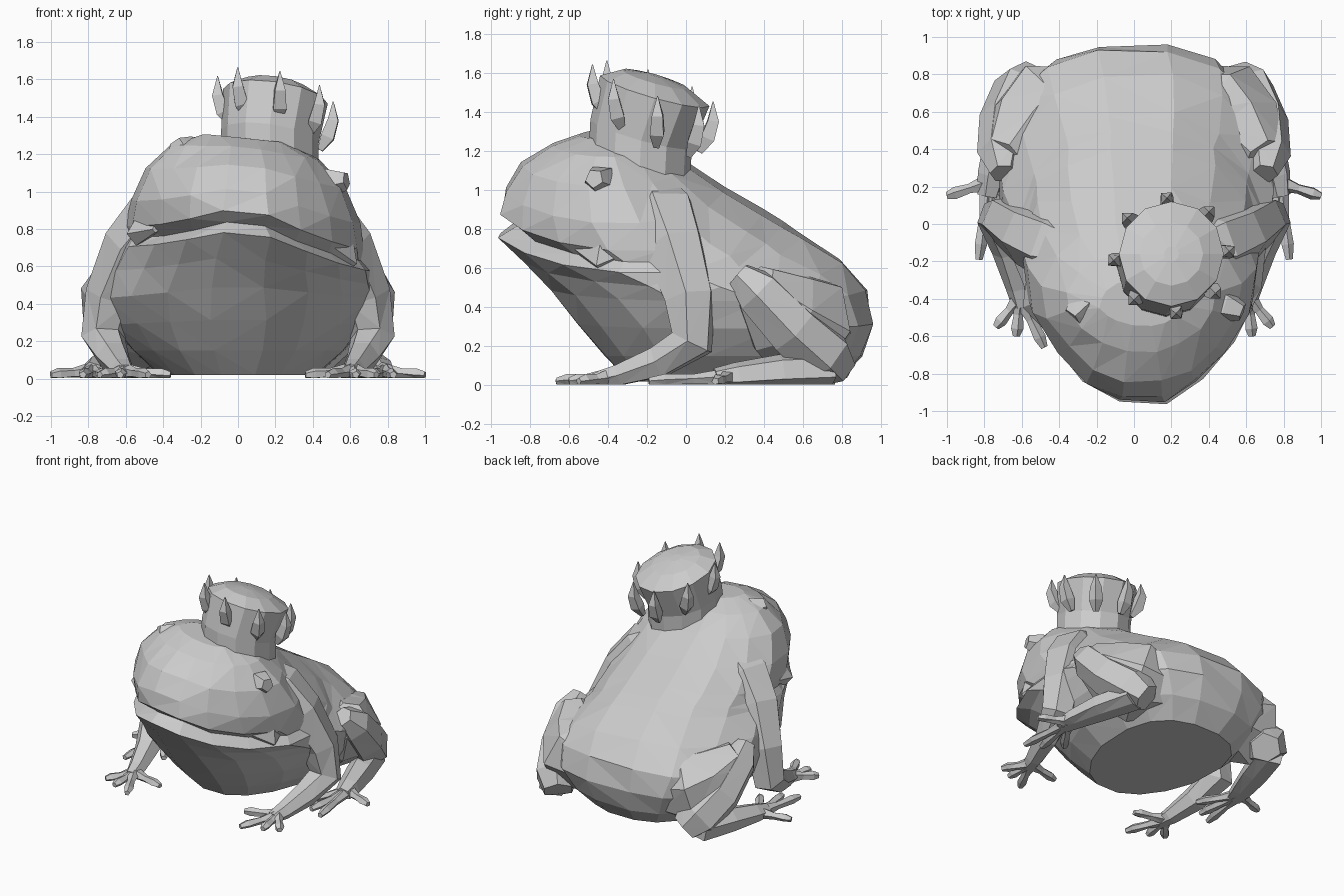
import bpy, bmesh, math, random
from mathutils import Vector

random.seed(4)
if "Cube" in bpy.data.objects:
    bpy.data.objects.remove(bpy.data.objects["Cube"], do_unlink=True)

grey = bpy.data.materials.new("plain_grey")
grey.use_nodes = True
grey.diffuse_color = (0.6, 0.6, 0.6, 1)
grey.node_tree.nodes["Principled BSDF"].inputs["Base Color"].default_value = (0.6, 0.6, 0.6, 1)


def loft(name, rings):
    """Skin a list of equal-length rings of points, with closed ends."""
    bm = bmesh.new()
    rows = [[bm.verts.new(p) for p in ring] for ring in rings]
    n = len(rows[0])
    for a, b in zip(rows, rows[1:]):
        for i in range(n):
            j = (i + 1) % n
            bm.faces.new((a[i], a[j], b[j], b[i]))
    bm.faces.new(rows[0][::-1])
    bm.faces.new(rows[-1])
    bmesh.ops.triangulate(bm, faces=[f for f in bm.faces if len(f.verts) == 4])
    bmesh.ops.recalc_face_normals(bm, faces=bm.faces)
    mesh = bpy.data.meshes.new(name)
    bm.to_mesh(mesh)
    bm.free()
    mesh.materials.append(grey)
    obj = bpy.data.objects.new(name, mesh)
    bpy.context.collection.objects.link(obj)
    return obj


def tube(name, path, side=1, sides=6):
    """Tapered faceted limb through (x, y, z, radius) points, kept above ground."""
    pts = [Vector((p[0] * side, p[1], p[2])) for p in path]
    rings, axis, u = [], None, None
    for i, p in enumerate(pts):
        d = (pts[min(i + 1, len(pts) - 1)] - pts[max(i - 1, 0)]).normalized()
        u = d.orthogonal().normalized() if axis is None else axis.rotation_difference(d) @ u
        axis, w = d, d.cross(u)
        ring = []
        for k in range(sides):
            a = math.tau * k / sides
            q = p + (u * math.cos(a) + w * math.sin(a)) * path[i][3]
            q.z = max(q.z, 0.004)
            ring.append(q)
        rings.append(ring)
    return loft(name, rings)


def digit(name, start, tip, side):
    """Thin finger or toe with a flared pad at the end."""
    a, b = Vector((*start, 0.04)), Vector((*tip, 0.02))
    steps = ((0, 0.05), (0.45, 0.027), (0.8, 0.035), (1, 0.02))
    tube(name, [(*a.lerp(b, t), r) for t, r in steps], side, 5)


# Body and head: egg-shaped rings that sag at the sides so the mouth slopes back
# (height, front, back, half width, front taper, side sag)
levels = [
    (0.02, -0.30, 0.79, 0.43, 0.15, 0), (0.15, -0.43, 0.91, 0.58, 0.15, 0),
    (0.32, -0.56, 0.96, 0.70, 0.18, 0.03), (0.50, -0.70, 0.93, 0.75, 0.22, 0.07),
    (0.66, -0.84, 0.81, 0.73, 0.27, 0.12), (0.80, -0.97, 0.60, 0.68, 0.27, 0.16),
    (0.86, -0.88, 0.51, 0.65, 0.36, 0.17), (0.92, -0.96, 0.41, 0.65, 0.29, 0.17),
    (1.03, -0.94, 0.21, 0.62, 0.29, 0.14), (1.15, -0.85, 0.00, 0.54, 0.26, 0.08),
    (1.24, -0.68, -0.16, 0.40, 0.15, 0.03), (1.285, -0.54, -0.30, 0.22, 0, 0),
]
rings = []
for z, front, back, half, taper, sag in levels:
    ring = []
    high = min(1, max(0, (z - 0.5) / 0.3))
    rump = 0.65 if z < 0.6 else 0.9
    for k in range(16):
        a = math.tau * (k + 0.5) / 16
        s, c = math.sin(a), -math.cos(a)
        x = half * math.copysign(abs(s) ** 0.85, s) * (1 - taper * max(0, -c))
        bulge = c ** rump if c > 0 else c
        y = (front + back) / 2 + bulge * (back - front) / 2
        drop = 0.1 * x * high + sag * abs(s)
        x += 0.04 * high
        j = 0.01 if z > 0.1 else 0
        ring.append((x + random.uniform(-j, j), y + random.uniform(-j, j), z - drop))
    rings.append(ring)
loft("body", rings)

# Jaw corner folds
tube("left_jaw_fold", [(0.48, -0.58, 0.72, 0.02), (0.56, -0.43, 0.65, 0.09),
                       (0.57, -0.31, 0.69, 0.04)], 1, 5)
tube("right_jaw_fold", [(0.44, -0.58, 0.80, 0.02), (0.53, -0.42, 0.78, 0.07),
                        (0.55, -0.31, 0.80, 0.03)], -1, 5)

# Bulging eyes, uneven because the head is tilted
tube("left_eye", [(0.42, -0.42, 1.02, 0.09), (0.50, -0.44, 1.05, 0.085),
                  (0.58, -0.47, 1.06, 0.05)], 1, 5)
tube("right_eye", [(-0.22, -0.40, 1.16, 0.10), (-0.28, -0.45, 1.21, 0.095),
                   (-0.33, -0.50, 1.23, 0.06)], 1, 5)

# Limbs, mirrored
for label, side in (("left", 1), ("right", -1)):
    tube(label + "_arm", [
        (0.26, -0.16, 0.98, 0.12), (0.42, -0.12, 0.86, 0.19), (0.56, -0.06, 0.70, 0.17),
        (0.68, 0.02, 0.44, 0.14), (0.72, 0.03, 0.22, 0.12),
        (0.67, -0.14, 0.12, 0.09), (0.62, -0.34, 0.05, 0.065),
        (0.60, -0.44, 0.03, 0.05)], side)
    for i, tip in enumerate([(0.36, -0.43), (0.48, -0.66), (0.63, -0.60), (0.74, -0.55)]):
        digit(f"{label}_finger_{i + 1}", (0.61, -0.39), tip, side)

    tube(label + "_haunch", [
        (0.30, 0.66, 0.28, 0.20), (0.46, 0.60, 0.30, 0.29),
        (0.59, 0.48, 0.38, 0.24), (0.70, 0.35, 0.51, 0.13)], side, 7)
    tube(label + "_shin", [
        (0.70, 0.27, 0.57, 0.07), (0.71, 0.37, 0.48, 0.13),
        (0.68, 0.55, 0.29, 0.15), (0.60, 0.71, 0.15, 0.16),
        (0.54, 0.78, 0.07, 0.11)], side)
    tube(label + "_foot", [
        (0.62, 0.74, 0.07, 0.10), (0.70, 0.48, 0.06, 0.10),
        (0.76, 0.26, 0.04, 0.08), (0.78, 0.15, 0.03, 0.06)], side)
    for i, tip in enumerate([(1.0, 0.15), (0.83, -0.19), (0.72, -0.14), (0.60, -0.04)]):
        digit(f"{label}_toe_{i + 1}", (0.78, 0.22), tip, side)

# Crown: leaning flared drum with a domed top (centre x, y, z, radius)
rings = []
for cx, cy, cz, r in [(0.17, -0.24, 1.10, 0.26), (0.17, -0.23, 1.29, 0.26),
                      (0.20, -0.16, 1.51, 0.28), (0.20, -0.16, 1.57, 0.17),
                      (0.20, -0.16, 1.59, 0.04)]:
    ring = []
    for k in range(12):
        c, s = math.cos(math.tau * k / 12), math.sin(math.tau * k / 12)
        ring.append((cx + r * c, cy + r * s, cz - r * (0.28 * s + 0.14 * c)))
    rings.append(ring)
loft("crown", rings)

# Crown points: curved blades leaning outward around the drum
for i in range(8):
    a = math.tau * (i + 0.1) / 8
    c, s = math.cos(a), math.sin(a)
    blade = [(0.24, 1.29, 0.02), (0.28, 1.36, 0.05), (0.31, 1.45, 0.04), (0.31, 1.55, 0.003)]
    tube(f"crown_point_{i + 1}", [(0.20 + r * c, -0.17 + r * s, z - 0.1 * s - 0.06 * c, w)
                                  for r, z, w in blade], 1, 4)
